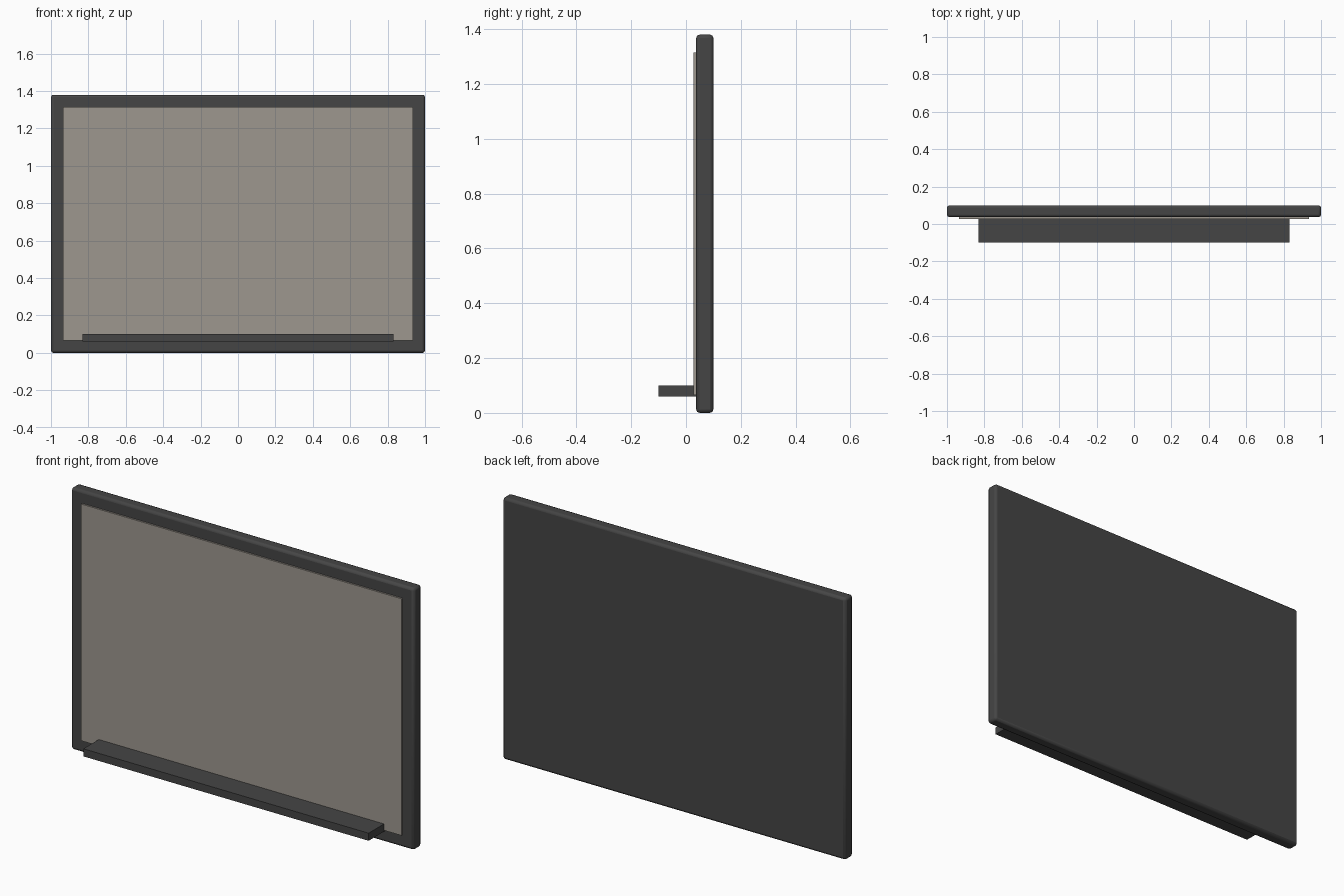
import bpy

cube = bpy.data.objects.get("Cube")
if cube:
    bpy.data.objects.remove(cube, do_unlink=True)


def material(name, colour):
    mat = bpy.data.materials.new(name)
    mat.use_nodes = True
    mat.diffuse_color = colour
    mat.node_tree.nodes["Principled BSDF"].inputs["Base Color"].default_value = colour
    return mat


def box(name, low, high, mat, bevel=0):
    """Box between two corners, with optional rounded edges."""
    bpy.ops.mesh.primitive_cube_add(
        size=1, location=[(a + b) / 2 for a, b in zip(low, high)])
    obj = bpy.context.object
    obj.name = name
    obj.scale = [b - a for a, b in zip(low, high)]
    bpy.ops.object.transform_apply(location=False, rotation=False, scale=True)
    obj.data.materials.append(mat)
    if bevel:
        mod = obj.modifiers.new("rounded_edges", "BEVEL")
        mod.width = bevel
        mod.segments = 2
        bpy.ops.object.shade_smooth_by_angle()
    return obj


dark = material("charcoal", (0.06, 0.06, 0.06, 1))
surface = material("warm_grey", (0.34, 0.31, 0.275, 1))

# Backing slab that forms the frame
box("board_frame", (-1, 0.037, 0), (1, 0.1, 1.38), dark, bevel=0.013)
# Writing surface, slightly proud of the frame
box("writing_surface", (-0.935, 0.028, 0.066), (0.935, 0.045, 1.314), surface)
# Ledge along the bottom
box("tray", (-0.832, -0.1, 0.06), (0.832, 0.037, 0.1), dark)
